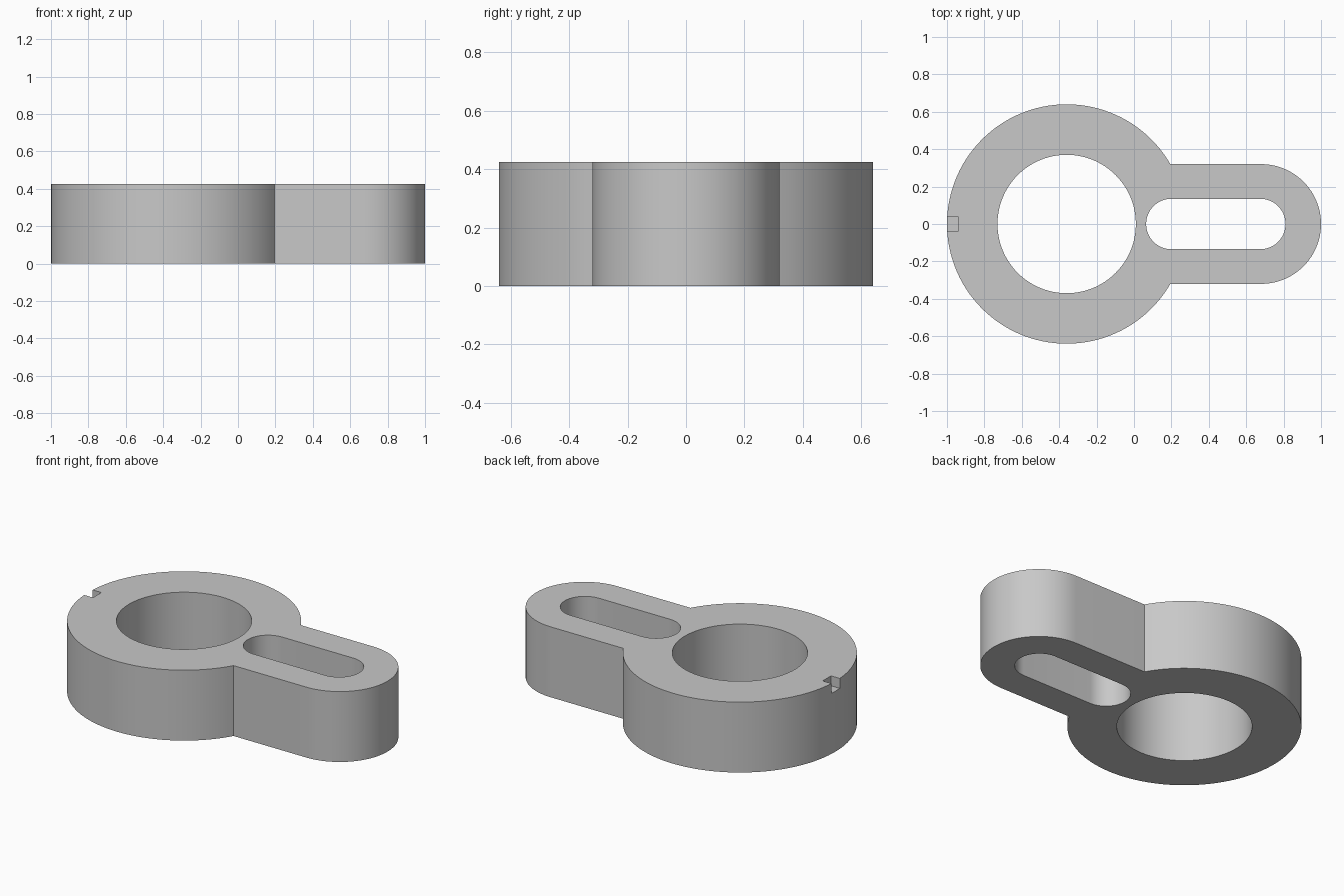
import bpy
import bmesh
from math import cos, sin, pi, radians

if "Cube" in bpy.data.objects:
    bpy.data.objects.remove(bpy.data.objects["Cube"], do_unlink=True)

HEIGHT = 0.425
RING_X, RING_R, BORE_R = -0.36, 0.64, 0.37
ARM_X, ARM_R = 0.68, 0.32
SLOT_R, SLOT_X0, SLOT_X1 = 0.135, 0.2, 0.675
NOTCH = 0.06

grey = bpy.data.materials.new("grey")
grey.use_nodes = True
colour = (0.58, 0.58, 0.58, 1)
grey.diffuse_color = colour
grey.node_tree.nodes["Principled BSDF"].inputs["Base Color"].default_value = colour


def arc(cx, radius, start, end, steps):
    """Points on an arc centred on the x axis, angles in degrees."""
    angles = [radians(start + (end - start) * i / steps) for i in range(steps + 1)]
    return [(cx + radius * cos(a), radius * sin(a)) for a in angles]


def prism(name, outline, bottom, top):
    """Extrude a closed outline between two heights."""
    bm = bmesh.new()
    base = bm.faces.new([bm.verts.new((x, y, bottom)) for x, y in outline])
    result = bmesh.ops.extrude_face_region(bm, geom=[base])
    raised = [v for v in result["geom"] if isinstance(v, bmesh.types.BMVert)]
    bmesh.ops.translate(bm, verts=raised, vec=(0, 0, top - bottom))
    bmesh.ops.recalc_face_normals(bm, faces=bm.faces)
    mesh = bpy.data.meshes.new(name)
    bm.to_mesh(mesh)
    bm.free()
    mesh.materials.append(grey)
    obj = bpy.data.objects.new(name, mesh)
    bpy.context.collection.objects.link(obj)
    return obj


# Body: round head meeting a straight arm with a rounded end
body = prism("slotted_arm_body",
             arc(RING_X, RING_R, 30, 330, 100) + arc(ARM_X, ARM_R, -90, 90, 48),
             0, HEIGHT)

# Cutters: bore, slot and the small index notch in the top rim
bore = arc(RING_X, BORE_R, 0, 360, 96)[:-1]
slot = arc(SLOT_X1, SLOT_R, -90, 90, 32) + arc(SLOT_X0, SLOT_R, 90, 270, 32)
notch = [(-1.1, -0.04), (-1 + NOTCH, -0.04), (-1 + NOTCH, 0.04), (-1.1, 0.04)]
cutters = [prism("bore_cutter", bore, -0.1, HEIGHT + 0.1),
           prism("slot_cutter", slot, -0.1, HEIGHT + 0.1),
           prism("notch_cutter", notch, HEIGHT - NOTCH, HEIGHT + 0.1)]

bpy.ops.object.select_all(action="DESELECT")
body.select_set(True)
bpy.context.view_layer.objects.active = body
for cutter in cutters:
    cutter.hide_render = True
    cut = body.modifiers.new(cutter.name, "BOOLEAN")
    cut.operation = "DIFFERENCE"
    cut.solver = "EXACT"
    cut.object = cutter
    bpy.ops.object.modifier_apply(modifier=cut.name)
    bpy.data.objects.remove(cutter, do_unlink=True)

# Smooth walls with crisp rims
bpy.ops.object.shade_smooth_by_angle(angle=radians(30))
